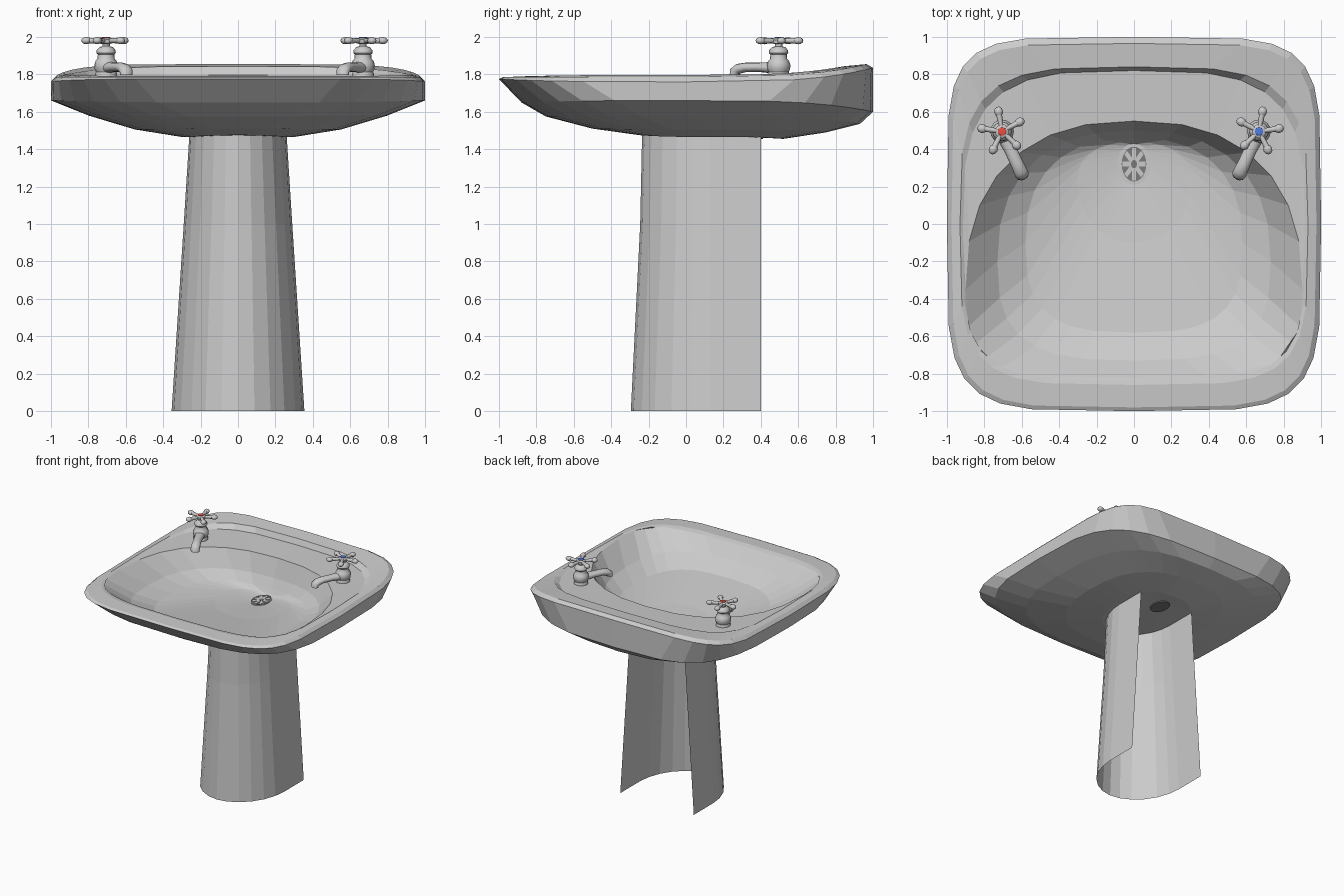
import bpy, bmesh, math
from mathutils import Vector, Matrix

if "Cube" in bpy.data.objects:
    bpy.data.objects.remove(bpy.data.objects["Cube"])

def finish(name, bm, smooth=None, mat=None):
    bmesh.ops.recalc_face_normals(bm, faces=bm.faces)
    me = bpy.data.meshes.new(name)
    bm.to_mesh(me)
    bm.free()
    ob = bpy.data.objects.new(name, me)
    bpy.context.collection.objects.link(ob)
    if mat:
        me.materials.append(mat)
    if smooth:
        bpy.ops.object.select_all(action='DESELECT')
        ob.select_set(True)
        bpy.context.view_layer.objects.active = ob
        bpy.ops.object.shade_smooth_by_angle(angle=math.radians(smooth))
    return ob

def material(name, rgb):
    m = bpy.data.materials.new(name)
    m.diffuse_color = (*rgb, 1)
    m.use_nodes = True
    m.node_tree.nodes["Principled BSDF"].inputs["Base Color"].default_value = m.diffuse_color
    return m

def loft(bm, rings, closed=True, caps=True):
    vs = [[bm.verts.new(p) for p in r] for r in rings]
    n = len(vs[0])
    for a, b in zip(vs, vs[1:]):
        for i in range(n if closed else n - 1):
            j = (i + 1) % n
            bm.faces.new((a[i], a[j], b[j], b[i]))
    if caps:
        bm.faces.new(vs[0])
        bm.faces.new(vs[-1])

def spow(v, e):
    return math.copysign(abs(v) ** e, v)

# Rounded-square ring: separate squareness and height for front and back
def ring(w, yc, yf, yb, nf, nb, zf, zm, zb, count=28):
    pts = []
    for i in range(count):
        t = 2 * math.pi * i / count
        c, s = math.cos(t), math.sin(t)
        n, reach, ze = (nb, yb - yc, zb) if s > 0 else (nf, yc - yf, zf)
        sy = spow(s, 2 / n)
        pts.append((w * spow(c, 2 / n), yc + reach * sy, zm + (ze - zm) * abs(sy) ** 3.5))
    return pts

# Basin: underside, band, rim, tap deck and bowl in one shell
basin_rings = [ring(*r) for r in (
    (.07, .32, .23, .41, 2, 2, 1.462, 1.462, 1.462),
    (.30, .20, -.25, .52, 2.3, 2.3, 1.475, 1.465, 1.455),
    (.55, .10, -.50, .75, 2.4, 2.5, 1.51, 1.505, 1.49),
    (.80, .00, -.75, .93, 2.8, 2.9, 1.575, 1.58, 1.535),
    (1.0, .00, -.88, 1.0, 3.6, 3.7, 1.65, 1.66, 1.60),
    (1.0, .00, -1.0, 1.0, 5, 5.5, 1.775, 1.76, 1.835),
    (.975, .00, -.98, .965, 5, 5.5, 1.785, 1.785, 1.855),
    (.93, .00, -.86, .84, 4.5, 3.8, 1.79, 1.797, 1.843),
    (.915, -.05, -.84, .82, 4.2, 3.5, 1.785, 1.79, 1.795),
    (.90, -.35, -.82, .55, 3.5, 2.4, 1.78, 1.785, 1.785),
    (.73, -.20, -.73, .50, 3, 2.4, 1.68, 1.64, 1.63),
    (.58, -.10, -.58, .46, 3, 2.4, 1.60, 1.57, 1.55),
    (.30, .25, -.10, .44, 2.2, 2.2, 1.53, 1.52, 1.515),
    (.09, .32, .21, .43, 2, 2, 1.50, 1.50, 1.50))]
bm = bmesh.new()
loft(bm, basin_rings)
finish("basin", bm)

# Pedestal: U-shaped sheet, open at the back
def u_section(w, front, z):
    yc = .13
    pts = [(w, .40, z)]
    for i in range(13):
        t = math.pi * i / 12
        pts.append((w * spow(math.cos(t), 1.03), yc - (yc - front) * math.sin(t) ** 1.03, z))
    return pts + [(-w, .40, z)]

bm = bmesh.new()
loft(bm, [u_section(.355, -.295, 0), u_section(.29, -.245, 1.0), u_section(.26, -.235, 1.475)],
     closed=False, caps=False)
finish("pedestal", bm)

# Drain: dark oval disc, rim and eight light spokes
dark = material("dark_metal", (.2, .2, .2))

def oval(rx, ry, z, n=24):
    return [(rx * math.cos(2 * math.pi * i / n), .32 + ry * math.sin(2 * math.pi * i / n), z)
            for i in range(n)]

bm = bmesh.new()
loft(bm, [oval(.066, .093, 1.455), oval(.066, .093, 1.504)])
finish("drain_disc", bm, mat=dark)
bm = bmesh.new()
loft(bm, [oval(.072, .100, 1.498), oval(.072, .100, 1.508),
          oval(.066, .093, 1.508), oval(.066, .093, 1.503)], caps=False)
finish("drain_rim", bm)
bm = bmesh.new()
for k in range(4):
    m = (Matrix.Translation((0, .32, 1.506)) @ Matrix.Diagonal((1, 1.38, 1, 1))
         @ Matrix.Rotation(k * math.pi / 4, 4, 'Z') @ Matrix.Diagonal((.125, .02, .006, 1)))
    bmesh.ops.create_cube(bm, size=1, matrix=m)
finish("drain_spokes", bm)
bm = bmesh.new()
loft(bm, [oval(.016, .022, 1.506), oval(.016, .022, 1.511)])
finish("drain_hub", bm, mat=dark)

# Taps
def circle(c, r, z, n=16):
    return [(c.x + r * math.cos(2 * math.pi * i / n), c.y + r * math.sin(2 * math.pi * i / n), z)
            for i in range(n)]

def tap(label, x, side, rgb):
    c = Vector((x, .495, 0))
    # Turned body and stem
    body = ((.058, 1.78), (.058, 1.805), (.054, 1.812), (.062, 1.83), (.063, 1.85), (.056, 1.872),
            (.046, 1.882), (.044, 1.905), (.052, 1.915), (.050, 1.93), (.036, 1.945),
            (.020, 1.95), (.020, 1.962), (.036, 1.966), (.038, 1.985), (.027, 1.994))
    bm = bmesh.new()
    loft(bm, [circle(c, r, z) for r, z in body])
    finish(label + "_tap_body", bm, 40)
    # Spout: flattened tube swept toward the bowl and turned down
    d = Vector((-side * .42, -.907, 0)).normalized()
    across = Vector((-d.y, d.x, 0))
    rings = []
    for s, z, r, tilt in ((.02, 1.835, .042, 0), (.11, 1.838, .034, 0), (.19, 1.838, .034, 0),
                          (.235, 1.830, .037, 25), (.256, 1.816, .037, 60), (.258, 1.795, .035, 90)):
        a = math.radians(tilt)
        up = d * math.sin(a) + Vector((0, 0, math.cos(a)))
        p = c + d * s + Vector((0, 0, z))
        rings.append([p + r * (across * math.cos(q) + up * .75 * math.sin(q))
                      for q in (2 * math.pi * i / 12 for i in range(12))])
    bm = bmesh.new()
    loft(bm, rings)
    finish(label + "_tap_spout", bm, 50)
    # Five-armed handle with rounded ends
    bm = bmesh.new()
    for k in range(5):
        a = math.radians(90 - side * 10 + 72 * k)
        m = Matrix.Translation(c + Vector((0, 0, 1.98))) @ Matrix.Rotation(a, 4, 'Z')
        bmesh.ops.create_cone(bm, cap_ends=True, segments=8, radius1=.012, radius2=.016, depth=.08,
                              matrix=m @ Matrix.Translation((.06, 0, 0)) @ Matrix.Rotation(math.pi / 2, 4, 'Y'))
        bmesh.ops.create_uvsphere(bm, u_segments=10, v_segments=6, radius=.024,
                                  matrix=m @ Matrix.Translation((.107, 0, 0)) @ Matrix.Diagonal((1.15, 1, .8, 1)))
    finish(label + "_tap_handle", bm, 50)
    # Coloured cap
    bm = bmesh.new()
    loft(bm, [circle(c, .023, 1.99), circle(c, .022, 1.998), circle(c, .014, 2.0)])
    finish(label + "_tap_cap", bm, mat=material(label + "_cap", rgb))

tap("hot", -.705, -1, (.8, .08, .06))
tap("cold", .668, 1, (.08, .2, .75))
